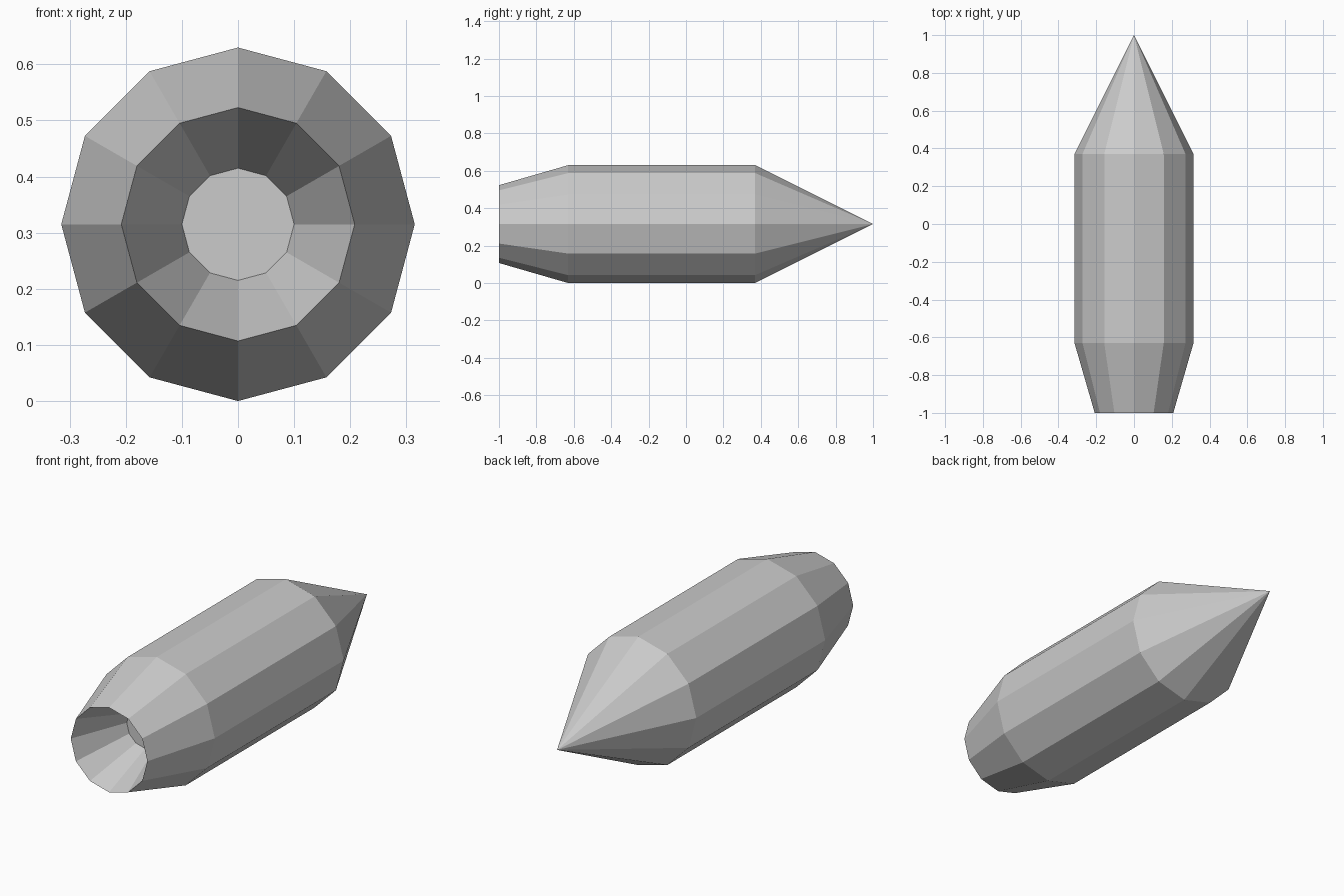
import bpy, bmesh
from math import cos, sin, tau

cube = bpy.data.objects.get("Cube")
if cube:
    bpy.data.objects.remove(cube, do_unlink=True)

# Single plain grey
grey = bpy.data.materials.new("plain_grey")
grey.use_nodes = True
colour = (0.6, 0.6, 0.6, 1)
grey.diffuse_color = colour
grey.node_tree.nodes["Principled BSDF"].inputs["Base Color"].default_value = colour

SIDES = 12
CENTRE_Z = 0.315

# (radius, y) from the recess floor, out over the rim, along the body
PROFILE = [(0.1, -0.72), (0.208, -1.0), (0.315, -0.63), (0.315, 0.37)]
TIP_Y = 1.0

bm = bmesh.new()


def add_ring(radius, y):
    return [bm.verts.new((radius * sin(tau * i / SIDES), y,
                          CENTRE_Z + radius * cos(tau * i / SIDES)))
            for i in range(SIDES)]


# Recess wall, tail taper and straight body
rings = [add_ring(*point) for point in PROFILE]
for a, b in zip(rings, rings[1:]):
    for i in range(SIDES):
        j = (i + 1) % SIDES
        bm.faces.new((a[i], a[j], b[j], b[i]))

# Recess floor
bm.faces.new(rings[0])

# Pointed nose
tip = bm.verts.new((0, TIP_Y, CENTRE_Z))
for i in range(SIDES):
    bm.faces.new((rings[-1][i], rings[-1][(i + 1) % SIDES], tip))

bmesh.ops.recalc_face_normals(bm, faces=bm.faces)
mesh = bpy.data.meshes.new("pointed_shell")
bm.to_mesh(mesh)
bm.free()
mesh.materials.append(grey)
shell = bpy.data.objects.new("pointed_shell", mesh)
bpy.context.collection.objects.link(shell)
